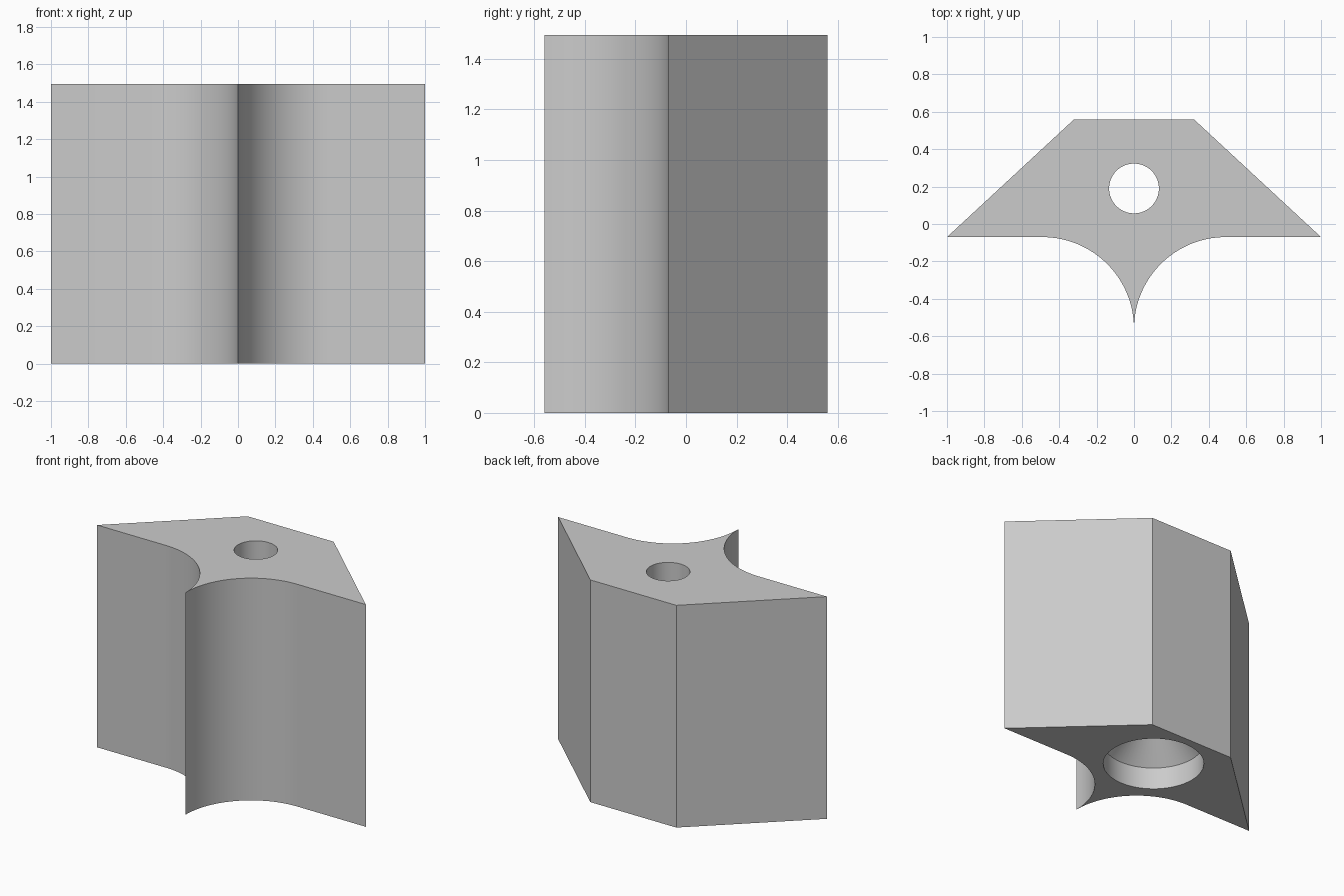
import bpy, bmesh, math
from mathutils import Vector

cube = bpy.data.objects.get("Cube")
if cube:
    bpy.data.objects.remove(cube, do_unlink=True)

HEIGHT = 1.495
FRONT, WING, BACK = -0.56, -0.07, 0.56   # y of the tip, wing faces, back face
BACK_HALF = 0.32
HOLE_Y = 0.19
HOLE_R, BORE_R, BORE_DEPTH = 0.133, 0.315, 0.15
ARC_STEPS = 32

grey = bpy.data.materials.new("plain grey")
grey.use_nodes = True
colour = (0.6, 0.6, 0.6, 1)
grey.diffuse_color = colour
grey.node_tree.nodes["Principled BSDF"].inputs["Base Color"].default_value = colour


def make_object(name, bm):
    bmesh.ops.recalc_face_normals(bm, faces=bm.faces)
    mesh = bpy.data.meshes.new(name)
    bm.to_mesh(mesh)
    bm.free()
    mesh.materials.append(grey)
    obj = bpy.data.objects.new(name, mesh)
    bpy.context.collection.objects.link(obj)
    return obj


# Block outline: concave quarter arc, wing and back corner, mirrored in x
radius = WING - FRONT
half = []
for i in range(ARC_STEPS + 1):
    a = math.pi / 2 * i / ARC_STEPS
    half.append((radius * (1 - math.cos(a)), FRONT + radius * math.sin(a)))
half += [(1, WING), (BACK_HALF, BACK)]
outline = half + [(-x, y) for x, y in reversed(half[1:])]

bm = bmesh.new()
base = bm.faces.new([bm.verts.new((x, y, 0)) for x, y in outline])
top = bmesh.ops.extrude_face_region(bm, geom=[base])["geom"]
bmesh.ops.translate(bm, vec=(0, 0, HEIGHT),
                    verts=[v for v in top if isinstance(v, bmesh.types.BMVert)])
block = make_object("corner_block", bm)

# Stepped hole: wide bore below, conical shoulder, narrow hole to the top
shoulder = BORE_DEPTH + BORE_R - HOLE_R
profile = [(0, -0.1), (BORE_R, -0.1), (BORE_R, BORE_DEPTH),
           (HOLE_R, shoulder), (HOLE_R, HEIGHT + 0.1), (0, HEIGHT + 0.1)]
bm = bmesh.new()
points = [bm.verts.new((r, HOLE_Y, z)) for r, z in profile]
edges = [bm.edges.new(pair) for pair in zip(points, points[1:])]
bmesh.ops.spin(bm, geom=points + edges, cent=Vector((0, HOLE_Y, 0)),
               axis=(0, 0, 1), angle=math.tau, steps=64)
bmesh.ops.remove_doubles(bm, verts=bm.verts, dist=0.0001)
cutter = make_object("hole_cutter", bm)
cutter.hide_render = True

cut = block.modifiers.new("stepped hole", "BOOLEAN")
cut.operation = "DIFFERENCE"
cut.solver = "EXACT"
cut.object = cutter

bpy.ops.object.select_all(action="DESELECT")
block.select_set(True)
bpy.context.view_layer.objects.active = block
bpy.ops.object.modifier_apply(modifier=cut.name)
bpy.data.objects.remove(cutter, do_unlink=True)
bpy.ops.object.shade_smooth_by_angle(angle=math.radians(30))
